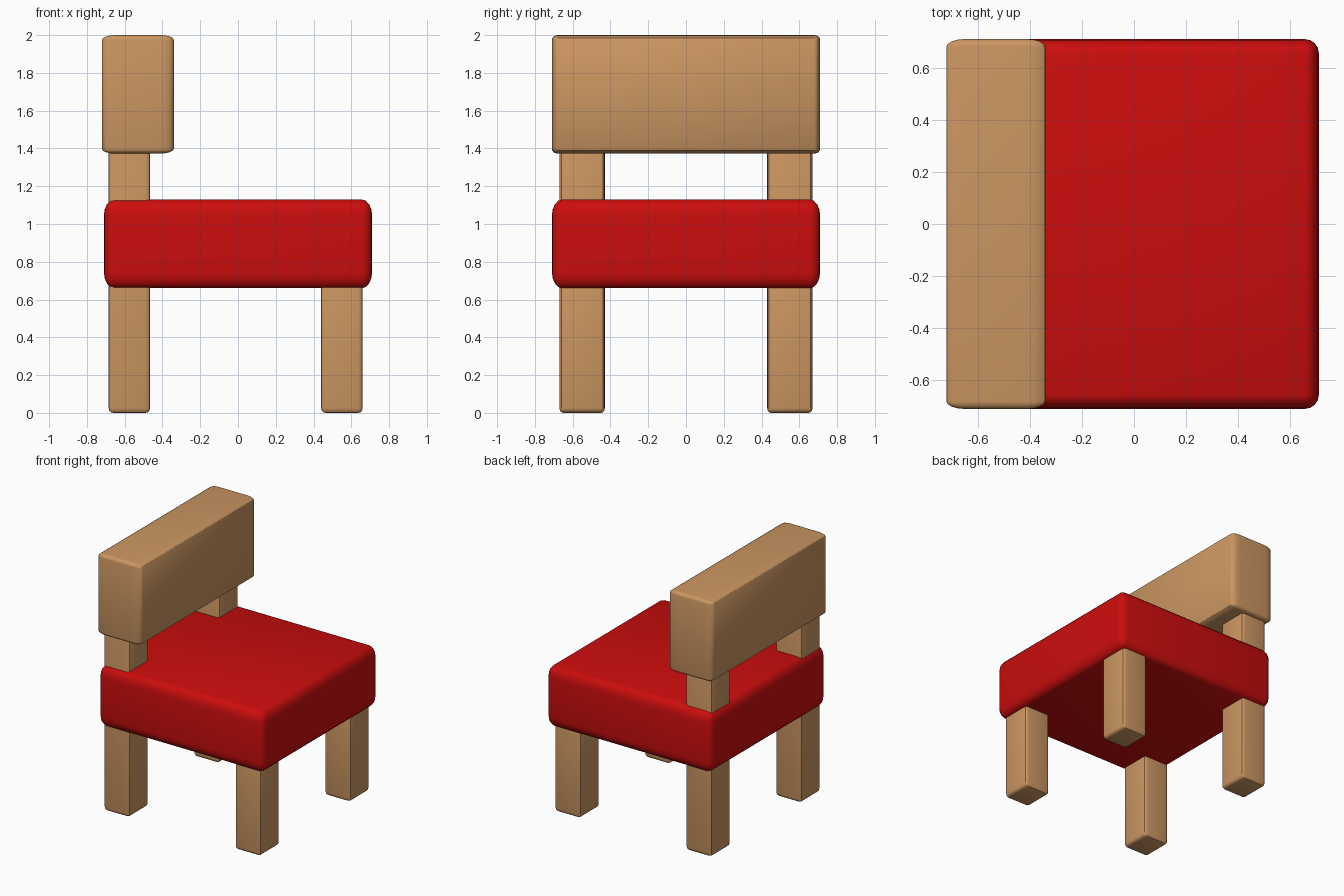
import bpy, bmesh
from mathutils import Vector

if "Cube" in bpy.data.objects:
    bpy.data.objects.remove(bpy.data.objects["Cube"])


def material(name, rgb):
    m = bpy.data.materials.new(name)
    m.diffuse_color = (*rgb, 1)
    m.use_nodes = True
    m.node_tree.nodes["Principled BSDF"].inputs["Base Color"].default_value = m.diffuse_color
    return m


wood = material("light wood", (0.60, 0.305, 0.122))
red = material("red cushion", (0.60, 0.004, 0.004))


def rounded_box(name, lo, hi, radius, mat, segments=4):
    """Box from lo to hi; radius gives the rounding along each axis."""
    lo, hi, r = Vector(lo), Vector(hi), Vector(radius)
    size, mid = hi - lo, (lo + hi) / 2
    bm = bmesh.new()
    bmesh.ops.create_cube(bm, size=1)
    # bevel by 1 in a stretched space, then squash to get elliptical rounding
    bmesh.ops.scale(bm, verts=bm.verts, vec=[size[i] / r[i] for i in range(3)])
    bmesh.ops.bevel(bm, geom=bm.edges[:], offset=1, segments=segments,
                    profile=0.5, affect='EDGES')
    bmesh.ops.scale(bm, verts=bm.verts, vec=r)
    mesh = bpy.data.meshes.new(name)
    bm.to_mesh(mesh)
    bm.free()
    mesh.materials.append(mat)
    ob = bpy.data.objects.new(name, mesh)
    ob.location = mid
    bpy.context.collection.objects.link(ob)
    bpy.ops.object.select_all(action='DESELECT')
    ob.select_set(True)
    bpy.context.view_layer.objects.active = ob
    bpy.ops.object.shade_smooth_by_angle()
    return ob


# Padded seat
rounded_box("seat", (-0.71, -0.71, 0.66), (0.71, 0.71, 1.13), (0.055, 0.055, 0.085), red)

# Backrest block
rounded_box("backrest", (-0.72, -0.71, 1.373), (-0.34, 0.71, 2.0), (0.07, 0.03, 0.025), wood)

# Legs: the rear pair runs up through the seat to carry the backrest
for side, y in (("right", -0.55), ("left", 0.55)):
    for name, x, top in (("rear_post", -0.575, 1.42), ("front_leg", 0.55, 0.72)):
        rounded_box(f"{name}_{side}", (x - 0.11, y - 0.12, 0), (x + 0.11, y + 0.12, top),
                    (0.025, 0.02, 0.025), wood, 3)
